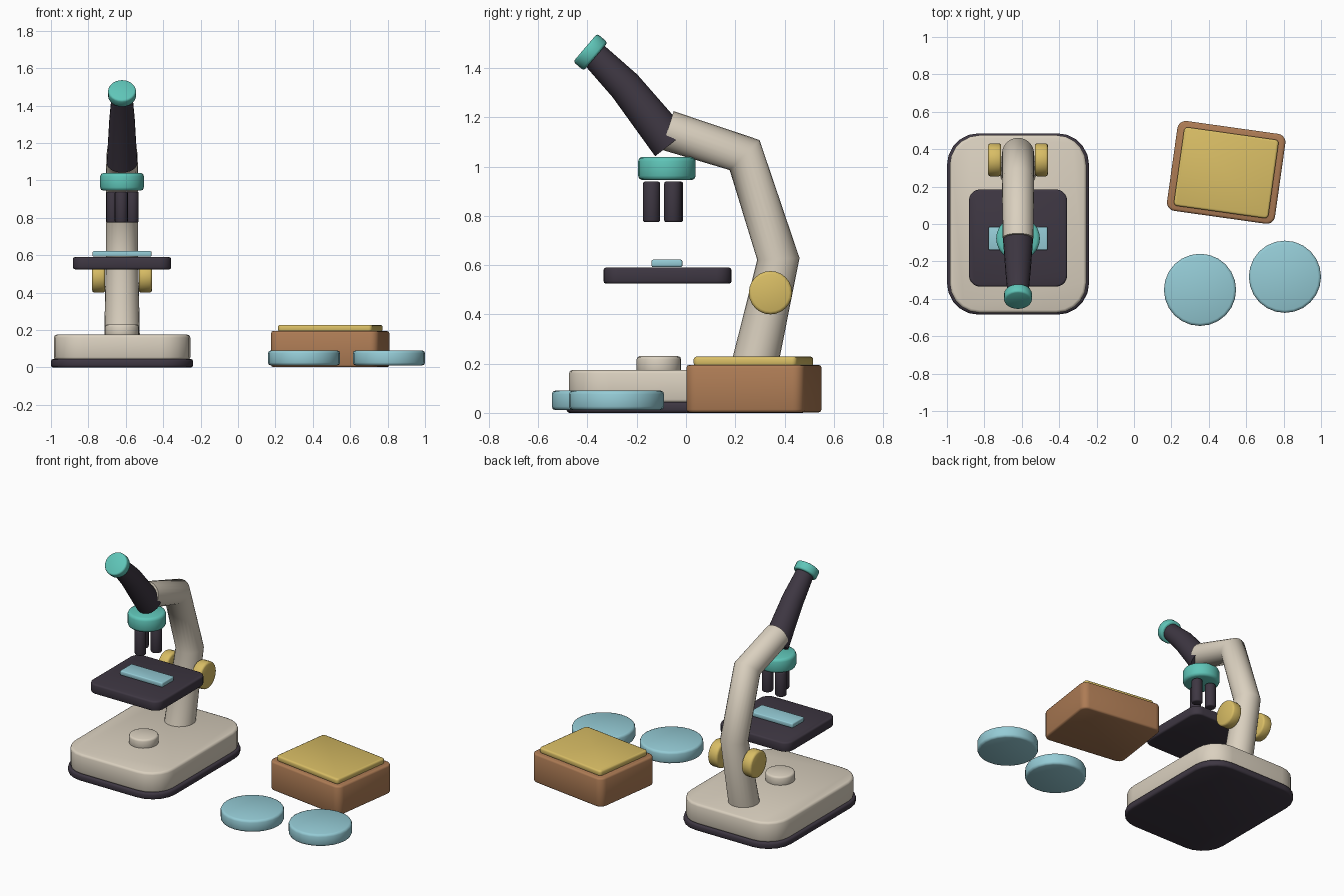
import bpy, bmesh, math
from mathutils import Vector, Matrix

cube = bpy.data.objects.get("Cube")
if cube:
    bpy.data.objects.remove(cube, do_unlink=True)


def material(name, rgb):
    m = bpy.data.materials.new(name)
    m.use_nodes = True
    m.diffuse_color = (*rgb, 1)
    m.node_tree.nodes["Principled BSDF"].inputs["Base Color"].default_value = (*rgb, 1)
    return m


cream = material("cream", (0.70, 0.63, 0.52))
dark = material("dark plum", (0.048, 0.038, 0.055))
teal = material("teal", (0.115, 0.56, 0.48))
yellow = material("mustard yellow", (0.69, 0.51, 0.13))
brown = material("wood brown", (0.42, 0.20, 0.09))
blue = material("pale blue", (0.30, 0.60, 0.67))


def finish(name, bm, mat, bevel=0, sharp=None):
    """Turn a bmesh into a smooth shaded object, with optional rounded edges."""
    bmesh.ops.recalc_face_normals(bm, faces=bm.faces)
    mesh = bpy.data.meshes.new(name)
    bm.to_mesh(mesh)
    bm.free()
    mesh.materials.append(mat)
    for p in mesh.polygons:
        p.use_smooth = True
    if sharp:
        mesh.set_sharp_from_angle(angle=math.radians(sharp))
    ob = bpy.data.objects.new(name, mesh)
    bpy.context.scene.collection.objects.link(ob)
    if bevel:
        mod = ob.modifiers.new("rounded edges", "BEVEL")
        mod.width = bevel
        mod.segments = 2
        mod.limit_method = "ANGLE"
        mod.angle_limit = math.radians(40)
    return ob


def slab(name, mat, centre, size, z0, z1, radius, bevel, turn=0):
    """Rounded rectangle extruded from z0 to z1."""
    bm = bmesh.new()
    hx, hy = size[0] / 2 - radius, size[1] / 2 - radius
    verts = []
    for k, (sx, sy) in enumerate([(1, 1), (-1, 1), (-1, -1), (1, -1)]):
        for i in range(6):
            a = math.radians(90 * k + 18 * i)
            verts.append(bm.verts.new((sx * hx + radius * math.cos(a),
                                       sy * hy + radius * math.sin(a), z0)))
    face = bm.faces.new(verts)
    top = bmesh.ops.extrude_face_region(bm, geom=[face])["geom"]
    bmesh.ops.translate(bm, vec=(0, 0, z1 - z0),
                        verts=[v for v in top if isinstance(v, bmesh.types.BMVert)])
    ob = finish(name, bm, mat, bevel)
    ob.location = (*centre, 0)
    ob.rotation_euler.z = math.radians(turn)
    return ob


def disc(name, mat, centre, radius, depth, bevel, axis=(0, 0, 1), sides=24):
    """Cylinder along any axis."""
    bm = bmesh.new()
    bmesh.ops.create_cone(bm, cap_ends=True, segments=sides, radius1=radius,
                          radius2=radius, depth=depth)
    turn = Vector((0, 0, 1)).rotation_difference(Vector(axis)).to_matrix().to_4x4()
    bm.transform(Matrix.Translation(centre) @ turn)
    return finish(name, bm, mat, bevel)


def tube(name, mat, x, path, sides=24):
    """Round tube through (y, z, radius) points."""
    bm = bmesh.new()
    pts = [Vector((x, y, z)) for y, z, r in path]
    rings = []
    for i, (p, (_, _, r)) in enumerate(zip(pts, path)):
        d = Vector()
        if i > 0:
            d += (p - pts[i - 1]).normalized()
        if i < len(pts) - 1:
            d += (pts[i + 1] - p).normalized()
        side = Vector((1, 0, 0))
        up = d.normalized().cross(side)
        angles = [math.tau * k / sides for k in range(sides)]
        rings.append([bm.verts.new(p + r * (math.cos(a) * side + math.sin(a) * up))
                      for a in angles])
    for a, b in zip(rings, rings[1:]):
        for k in range(sides):
            n = (k + 1) % sides
            bm.faces.new((a[k], a[n], b[n], b[k]))
    bm.faces.new(rings[0])
    bm.faces.new(rings[-1])
    return finish(name, bm, mat, sharp=60)


X = -0.62  # microscope centre line

# Foot and lamp
slab("foot_pad", dark, (X, 0), (0.76, 0.97), 0, 0.045, 0.17, 0.012)
slab("foot", cream, (X, 0), (0.73, 0.95), 0.04, 0.175, 0.16, 0.015)
disc("lamp", cream, (X, -0.11, 0.195), 0.09, 0.07, 0.012)

# Arm and eyepiece tube
tube("arm", cream, X, [(0.262, 0.12, 0.096), (0.375, 0.625, 0.086),
                       (0.238, 1.047, 0.086), (-0.075, 1.147, 0.082)])
tube("eyepiece_tube", dark, X, [(-0.061, 1.093, 0.082), (-0.248, 1.328, 0.068),
                                (-0.375, 1.455, 0.056)])
disc("eyepiece", teal, (X, -0.388, 1.465), 0.075, 0.056, 0.01, (0, -0.76, 0.65))

# Focus knobs
for label, s in (("left", 1), ("right", -1)):
    disc(label + "_focus_knob", yellow, (X + s * 0.125, 0.343, 0.488), 0.088, 0.07,
         0.012, (1, 0, 0))

# Nosepiece and objectives
disc("nosepiece", teal, (X, -0.0775, 0.9925), 0.117, 0.095, 0.018)
for i in range(3):
    a = math.radians(266 + 120 * i)
    disc("objective_%d" % (i + 1), dark,
         (X + 0.06 * math.cos(a), -0.08 + 0.06 * math.sin(a), 0.857), 0.035, 0.165,
         0.008, sides=16)

# Stage and specimen slide
slab("stage", dark, (X, -0.075), (0.525, 0.52), 0.525, 0.59, 0.06, 0.01)
slab("slide", blue, (X, -0.0775), (0.315, 0.125), 0.592, 0.622, 0.008, 0.006)

# Specimen box with lid
slab("box", brown, (0.493, 0.276), (0.583, 0.485), 0.002, 0.195, 0.045, 0.012, -8)
slab("box_lid", yellow, (0.493, 0.274), (0.51, 0.424), 0.19, 0.228, 0.02, 0.01, -8)

# Culture dishes
for i, (x, y) in enumerate([(0.353, -0.352), (0.807, -0.282)]):
    disc("dish_%d" % (i + 1), blue, (x, y, 0.051), 0.193, 0.08, 0.015)
